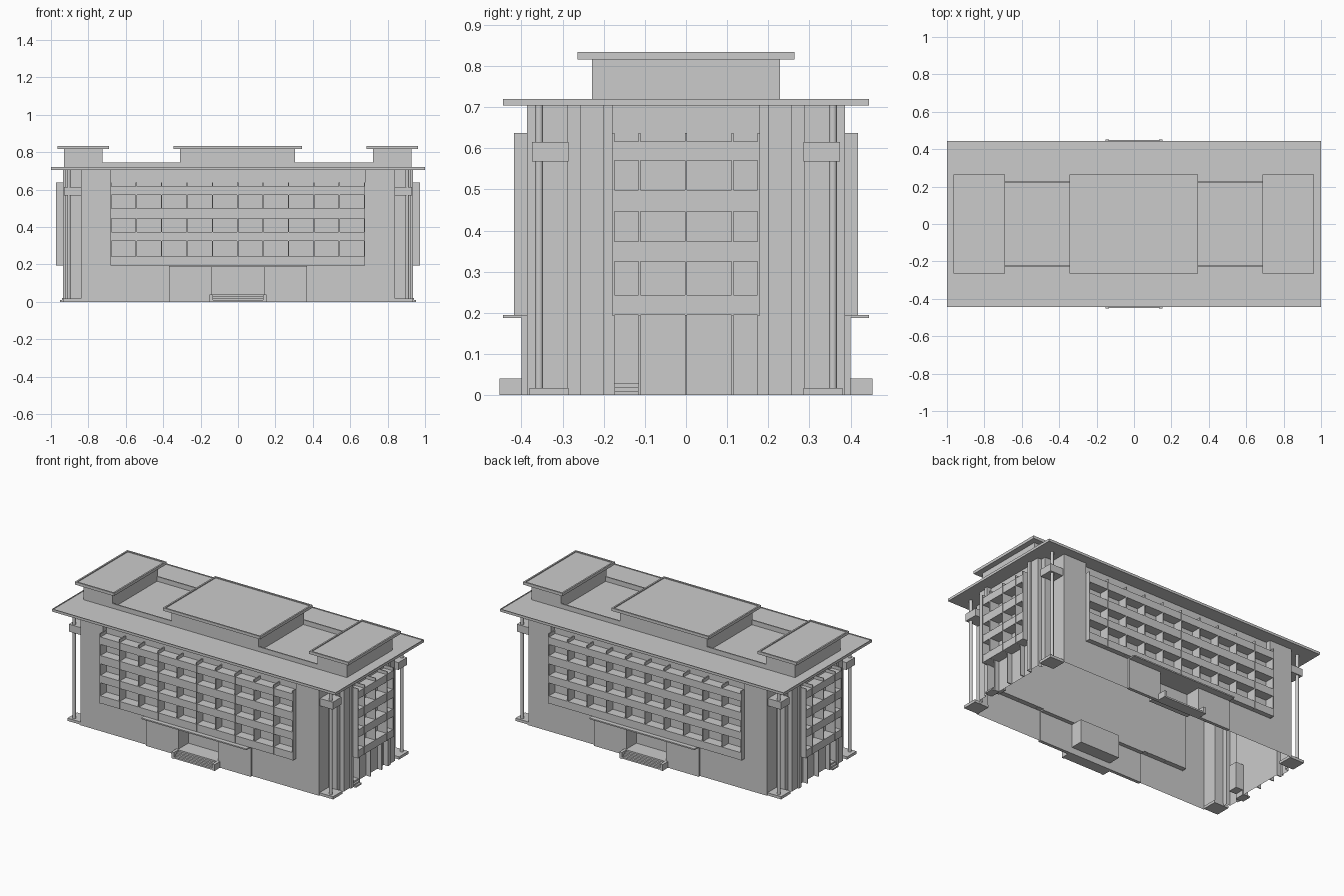
import bpy, bmesh

if "Cube" in bpy.data.objects:
    bpy.data.objects.remove(bpy.data.objects["Cube"])

def finish(name, bm):
    bmesh.ops.recalc_face_normals(bm, faces=bm.faces)
    me = bpy.data.meshes.new(name)
    bm.to_mesh(me)
    bm.free()
    ob = bpy.data.objects.new(name, me)
    bpy.context.collection.objects.link(ob)
    return ob

def add_box(bm, x0, x1, y0, y1, z0, z1):
    vs = bmesh.ops.create_cube(bm, size=1)["verts"]
    for v in vs:
        v.co.x = (x0 + x1) / 2 + v.co.x * (x1 - x0)
        v.co.y = (y0 + y1) / 2 + v.co.y * (y1 - y0)
        v.co.z = (z0 + z1) / 2 + v.co.z * (z1 - z0)
    return vs

def boxes(name, items):
    bm = bmesh.new()
    for b in items:
        add_box(bm, *b)
    return finish(name, bm)

def flip(items, x=False, y=False):
    """Items plus their mirror images across x and/or y."""
    out = list(items)
    if x:
        out += [(-b[1], -b[0], *b[2:]) for b in out]
    if y:
        out += [(b[0], b[1], -b[3], -b[2], b[4], b[5]) for b in out]
    return out

def tray(name, x0, x1, y0, y1, z0, z1, rim, depth):
    """Slab with a raised rim round its top."""
    bm = bmesh.new()
    add_box(bm, x0, x1, y0, y1, z0, z1)
    bm.normal_update()
    top = max(bm.faces, key=lambda f: f.calc_center_median().z)
    bmesh.ops.inset_region(bm, faces=[top], thickness=rim)
    new = bmesh.ops.extrude_face_region(bm, geom=[top])["geom"]
    bmesh.ops.translate(bm, vec=(0, 0, -depth),
                        verts=[g for g in new if isinstance(g, bmesh.types.BMVert)])
    if top.is_valid:
        bmesh.ops.delete(bm, geom=[top], context='FACES_ONLY')
    return finish(name, bm)

# Main walls: stepped corners, extruded upward
quarter = [(0.936, 0.2), (0.926, 0.2), (0.926, 0.257), (0.9, 0.257),
           (0.9, 0.289), (0.84, 0.289), (0.84, 0.386)]
right = [(x, -y) for x, y in reversed(quarter)] + quarter
outline = right + [(-x, -y) for x, y in right]
bm = bmesh.new()
base = bm.faces.new([bm.verts.new((x, y, 0)) for x, y in outline])
ext = bmesh.ops.extrude_face_region(bm, geom=[base])["geom"]
bmesh.ops.translate(bm, vec=(0, 0, 0.706), verts=[g for g in ext if isinstance(g, bmesh.types.BMVert)])
if not any(abs(f.calc_center_median().z) < 1e-5 for f in bm.faces):
    bm.faces.new([v for v in base.verts])
walls = finish("walls", bm)

# Recesses: window walls, entrances, side doors
cut_sets = [
    flip([(-0.68, 0.68, -0.6, -0.355, 0.195, 0.75)], y=True),
    flip([(-0.14, 0.14, -0.6, -0.3, 0.04, 0.187)], y=True),
    flip([(0.905, 1.2, -0.178, 0.178, -0.1, 0.75)], x=True),
    flip([(0.85, 1.2, -0.176, -0.114, 0.03, 0.195)], x=True),
]
cutters = []
for i, s in enumerate(cut_sets):
    c = boxes("recess_cutter_%d" % i, s)
    c.hide_render = True
    cutters.append(c)
    m = walls.modifiers.new("recess", 'BOOLEAN')
    m.object, m.operation, m.solver = c, 'DIFFERENCE', 'EXACT'
dg = bpy.context.evaluated_depsgraph_get()
bm = bmesh.new()
bm.from_mesh(bpy.data.meshes.new_from_object(walls.evaluated_get(dg)))
walls.modifiers.clear()
for c in cutters:
    bpy.data.objects.remove(c)
# The shell is open underneath
bm.normal_update()
under = [f for f in bm.faces if f.calc_center_median().z < 1e-4 and abs(f.normal.z) > 0.9]
bmesh.ops.delete(bm, geom=under, context='FACES_ONLY')
bm.to_mesh(walls.data)
bm.free()

# Window grids: sill bands and vertical fins
bands = [(0.195, 0.243), (0.325, 0.373), (0.446, 0.499), (0.57, 0.617)]
T = 0.003
boxes("long_side_bands", flip([(-0.68, 0.68, -0.417, -0.355, a, b) for a, b in bands], y=True))
boxes("long_side_fins", flip([(-0.68 + i * 0.1357 - T, -0.68 + i * 0.1357 + T,
                               -0.418, -0.355, 0.194, 0.637) for i in range(11)], y=True))
fin_y = [-0.177, -0.113, 0, 0.113, 0.177]
boxes("short_side_bands", flip([(0.905, 0.97, -0.177, 0.177, a, b) for a, b in bands], x=True))
boxes("short_side_fins", flip([(0.905, 0.972, y - T, y + T, 0.194, 0.637) for y in fin_y], x=True))
boxes("short_side_piers", flip([(0.905, 0.936, y - T, y + T, 0, 0.195) for y in fin_y], x=True))

# Entrances: flanking walls, canopy, steps with cheek walls
boxes("entrance_wings", flip([(0.14, 0.37, -0.4, -0.38, 0, 0.187)], x=True, y=True))
boxes("entrance_canopies", flip([(-0.37, 0.37, -0.445, -0.355, 0.187, 0.195)], y=True))
boxes("entrance_steps", flip([(-0.135, 0.135, -0.45 + i * 0.014, -0.38, i * 0.01, (i + 1) * 0.01)
                              for i in range(4)], y=True))
boxes("step_cheeks", flip([(0.135, 0.153, -0.453, -0.38, 0, 0.04)], x=True, y=True))
boxes("side_door_steps", flip([(0.9, 0.953 - i * 0.012, -0.174, -0.116, i * 0.01, (i + 1) * 0.01)
                               for i in range(3)], x=True))

# Corner plinths, beams and columns
boxes("corner_plinths", flip([(0.835, 0.936, 0.285, 0.38, 0, 0.017)], x=True, y=True))
boxes("corner_beams", flip([(0.835, 0.93, 0.286, 0.374, 0.568, 0.615)], x=True, y=True))
for sx in (-1, 1):
    for sy in (-1, 1):
        bm = bmesh.new()
        bmesh.ops.create_cone(bm, cap_ends=True, segments=16, radius1=0.01, radius2=0.01, depth=0.69)
        bmesh.ops.translate(bm, vec=(sx * 0.905, sy * 0.357, 0.36), verts=bm.verts)
        ob = finish("corner_column", bm)
        for p in ob.data.polygons:
            p.use_smooth = abs(p.normal.z) < 0.5

# Roof slab, roof rooms with lipped caps, parapets between them
tray("roof_slab", -1, 1, -0.445, 0.445, 0.704, 0.72, 0.007, 0.004)
for name, x0, x1 in (("left", -0.93, -0.725), ("middle", -0.31, 0.306), ("right", 0.722, 0.928)):
    boxes(name + "_roof_room", [(x0, x1, -0.229, 0.229, 0.71, 0.82)])
    tray(name + "_roof_cap", x0 - 0.035, x1 + 0.035, -0.264, 0.264, 0.816, 0.834, 0.014, 0.006)
boxes("roof_parapets", flip([(0.3, 0.725, 0.221, 0.229, 0.71, 0.746)], x=True, y=True))
